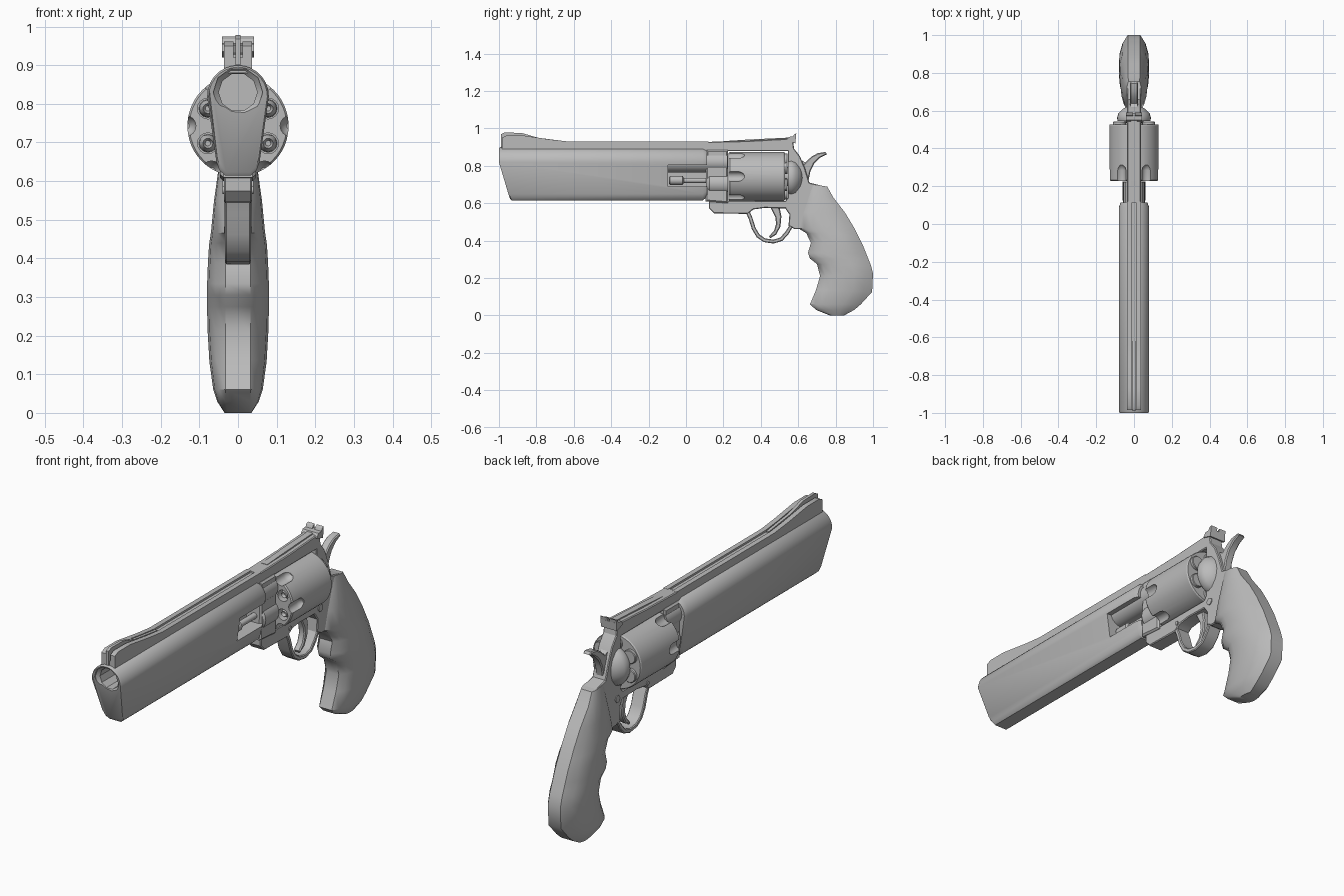
import bpy, bmesh, math

steel = bpy.data.materials.new("plain_grey")
steel.diffuse_color = (0.5, 0.5, 0.5, 1)


def finish(name, bm, angle=32):
    bmesh.ops.remove_doubles(bm, verts=bm.verts, dist=1e-5)
    bmesh.ops.recalc_face_normals(bm, faces=bm.faces)
    me = bpy.data.meshes.new(name)
    bm.to_mesh(me)
    bm.free()
    me.materials.append(steel)
    ob = bpy.data.objects.new(name, me)
    bpy.context.collection.objects.link(ob)
    smooth(ob, angle)
    return ob


def smooth(ob, angle=32):
    bpy.ops.object.select_all(action='DESELECT')
    ob.select_set(True)
    bpy.context.view_layer.objects.active = ob
    bpy.ops.object.shade_smooth_by_angle(angle=math.radians(angle))


def plate(name, pts, hw, x=0.0, bevel=0.0):
    """Side outline (y, z) extruded across x."""
    bm = bmesh.new()
    f = bm.faces.new([bm.verts.new((x - hw, y, z)) for y, z in pts])
    r = bmesh.ops.extrude_face_region(bm, geom=[f])
    new = [v for v in r['geom'] if isinstance(v, bmesh.types.BMVert)]
    bmesh.ops.translate(bm, verts=new, vec=(2 * hw, 0, 0))
    if bevel:
        rim = [e for e in bm.edges if abs(e.verts[0].co.x - e.verts[1].co.x) < 1e-6]
        bmesh.ops.bevel(bm, geom=rim, offset=bevel, segments=1, affect='EDGES')
    return finish(name, bm)


def loft(name, rows, angle=32):
    """Skin closed rings of equal length and cap both ends."""
    bm = bmesh.new()
    rings = [[bm.verts.new(p) for p in row] for row in rows]
    n = len(rings[0])
    for a, b in zip(rings, rings[1:]):
        for i in range(n):
            j = (i + 1) % n
            bm.faces.new((a[i], a[j], b[j], b[i]))
    bm.faces.new(rings[0])
    bm.faces.new(rings[-1])
    return finish(name, bm, angle)


def lathe(name, profile, x=0.0, z=0.0, n=24, sz=1.0):
    """Revolve (y, radius) pairs about a line parallel to y."""
    turn = [2 * math.pi * i / n for i in range(n)]
    return loft(name, [[(x + r * math.cos(t), y, z + sz * r * math.sin(t)) for t in turn]
                       for y, r in profile])


def cut(ob, cutter):
    m = ob.modifiers.new("cut", 'BOOLEAN')
    m.operation, m.solver, m.object = 'DIFFERENCE', 'EXACT', cutter
    bpy.context.view_layer.objects.active = ob
    bpy.ops.object.modifier_apply(modifier=m.name)
    bpy.data.objects.remove(cutter, do_unlink=True)


def ribbon(name, path, thick, hw):
    """Band of constant thickness following a (y, z) path."""
    left, right = [], []
    for i, (y, z) in enumerate(path):
        a, b = path[max(i - 1, 0)], path[min(i + 1, len(path) - 1)]
        dy, dz = b[0] - a[0], b[1] - a[1]
        k = thick / 2 / math.hypot(dy, dz)
        left.append((y - dz * k, z + dy * k))
        right.append((y + dz * k, z - dy * k))
    return plate(name, left + right[::-1], hw, bevel=0.004)


# Barrel with tapering underlug and raked muzzle
section = [(0.08 * math.cos(math.pi * i / 14), 0.82 + 0.08 * math.sin(math.pi * i / 14))
           for i in range(15)]
section += [(-0.056, 0.65), (-0.048, 0.628), (-0.032, 0.614),
            (0.032, 0.614), (0.048, 0.628), (0.056, 0.65)]


def barrel_row(y, s, rake):
    return [(x * s, y + rake * max(0, 0.8 - z) * 0.32, 0.8 + (z - 0.8) * s) for x, z in section]


barrel = loft("barrel", [barrel_row(-1.0, 0.95, 1), barrel_row(-0.992, 1, 1),
                         barrel_row(0.09, 1, 0), barrel_row(0.113, 0.88, 0)])
cut(barrel, lathe("muzzle_cutter", [(-1.1, 0.064), (-0.99, 0.064), (-0.975, 0.05), (-0.6, 0.05)],
                  z=0.83, n=10))
cut(barrel, plate("rod_cutter", [(-0.095, 0.69), (0.2, 0.69), (0.2, 0.805), (-0.095, 0.805)],
                  0.08, x=0.05))
smooth(barrel)
lathe("barrel_shank", [(-0.098, 0.057), (0.222, 0.057)], z=0.822)

# Ejector rod and its knob
lathe("ejector_rod", [(-0.09, 0.019), (-0.085, 0.024), (-0.018, 0.024), (-0.012, 0.014),
                      (0.2, 0.014)], x=0.012, z=0.722, n=16)

# Sighting rib: base, two rails rising into front fins, and front blade
plate("rib_base", [(-0.985, 0.88), (0.12, 0.88), (0.12, 0.92), (-0.985, 0.92)], 0.036)
for s in (-1, 1):
    plate("rib_rail", [(-0.985, 0.9), (0.12, 0.9), (0.12, 0.929), (-0.62, 0.929), (-0.72, 0.94),
                       (-0.87, 0.962), (-0.96, 0.962), (-0.985, 0.95)], 0.012, x=0.024 * s)
plate("front_sight", [(-0.99, 0.9), (-0.62, 0.9), (-0.62, 0.928), (-0.79, 0.95), (-0.88, 0.976),
                      (-0.97, 0.978), (-0.99, 0.968)], 0.007)

# Frame: top strap, front block, crane, lower strap and rear body
plate("top_strap", [(0.11, 0.878), (0.58, 0.878), (0.57, 0.947), (0.34, 0.934), (0.11, 0.928)],
      0.036, bevel=0.004)
plate("strap_insert", [(0.2, 0.92), (0.57, 0.94), (0.57, 0.952), (0.34, 0.941), (0.2, 0.932)], 0.015)
plate("front_block", [(0.105, 0.61), (0.225, 0.6), (0.225, 0.885), (0.11, 0.885)], 0.046, bevel=0.008)
lathe("crane", [(0.115, 0.052), (0.125, 0.06), (0.224, 0.06)], z=0.705)
plate("lower_strap", [(0.122, 0.615), (0.122, 0.575), (0.15, 0.546), (0.33, 0.543), (0.36, 0.567),
                      (0.42, 0.575), (0.54, 0.572), (0.56, 0.612)], 0.036, bevel=0.004)
plate("rear_frame", [(0.545, 0.9), (0.572, 0.9), (0.61, 0.85), (0.635, 0.79), (0.66, 0.71),
                     (0.74, 0.69), (0.77, 0.61), (0.72, 0.46), (0.58, 0.462), (0.548, 0.48),
                     (0.553, 0.54), (0.53, 0.573), (0.53, 0.612), (0.545, 0.63)],
      0.036, bevel=0.004)

# Recoil shield
lathe("recoil_shield", [(0.545, 0.086), (0.562, 0.09), (0.585, 0.083), (0.61, 0.058),
                        (0.625, 0.03)], z=0.737, n=28, sz=1.08)

# Cylinder with six flutes and six chambers
CZ = 0.743
cylinder = lathe("cylinder", [(0.228, 0.126), (0.234, 0.131), (0.522, 0.131), (0.528, 0.127)],
                 z=CZ, n=48)
for k in range(6):
    a = math.radians(60 * k)
    b = a + math.radians(30)
    cut(cylinder, lathe("flute_cutter", [(0.15, 0.027), (0.285, 0.027), (0.3, 0.022), (0.312, 0.01)],
                        0.136 * math.cos(a), CZ + 0.136 * math.sin(a), 16))
    cx, cz = 0.09 * math.cos(b), CZ + 0.09 * math.sin(b)
    cut(cylinder, lathe("chamber_cutter", [(0.2, 0.027), (0.27, 0.027)], cx, cz, 16))
    lathe("bullet", [(0.275, 0.024), (0.255, 0.022), (0.236, 0.013), (0.25, 0.007)], cx, cz, 12)
    lathe("case_rim", [(0.525, 0.033), (0.54, 0.033), (0.543, 0.03)], cx, cz, 16)
smooth(cylinder)
lathe("ratchet", [(0.525, 0.05), (0.55, 0.05)], z=CZ, n=12)

# Rear sight: base and two posts either side of the notch
plate("rear_sight", [(0.535, 0.935), (0.585, 0.92), (0.588, 0.958), (0.55, 0.955)], 0.042)
for s in (-1, 1):
    plate("rear_sight_post", [(0.568, 0.95), (0.586, 0.95), (0.59, 0.974), (0.578, 0.968)],
          0.018, x=0.024 * s)

# Hammer and spur
plate("hammer", [(0.59, 0.83), (0.61, 0.835), (0.642, 0.816), (0.652, 0.77), (0.65, 0.7),
                 (0.59, 0.7)], 0.018)
plate("hammer_spur", [(0.622, 0.8), (0.645, 0.825), (0.672, 0.85), (0.705, 0.868), (0.745, 0.874),
                      (0.754, 0.862), (0.715, 0.842), (0.685, 0.812), (0.665, 0.77), (0.655, 0.72),
                      (0.63, 0.72)], 0.02, bevel=0.005)

# Trigger guard and trigger
ribbon("trigger_guard", [(0.325, 0.565), (0.345, 0.52), (0.362, 0.465), (0.386, 0.425),
                         (0.42, 0.402), (0.468, 0.395), (0.51, 0.408), (0.54, 0.442),
                         (0.562, 0.478), (0.6, 0.48)], 0.021, 0.034)
plate("trigger", [(0.45, 0.58), (0.5, 0.58), (0.51, 0.53), (0.505, 0.475), (0.482, 0.432),
                  (0.45, 0.413), (0.444, 0.424), (0.47, 0.452), (0.482, 0.49), (0.477, 0.527)],
      0.017, bevel=0.005)

# Side screws and pins
for y, z, r in ((0.572, 0.588, 0.017), (0.343, 0.577, 0.01)):
    for s in (-1, 1):
        plate("screw", [(y + r * math.cos(i * math.pi / 6), z + r * math.sin(i * math.pi / 6))
                        for i in range(12)], 0.004, x=0.036 * s)

# Grip: rows of (front y, front z, back y, back z, half width)
rows = [(0.668, 0.702, 0.755, 0.689, 0.038), (0.655, 0.64, 0.788, 0.63, 0.05),
        (0.625, 0.55, 0.85, 0.55, 0.062), (0.602, 0.465, 0.898, 0.47, 0.07),
        (0.643, 0.44, 0.918, 0.43, 0.075), (0.668, 0.388, 0.943, 0.382, 0.078),
        (0.652, 0.335, 0.964, 0.33, 0.08), (0.662, 0.305, 0.976, 0.3, 0.08),
        (0.7, 0.275, 0.988, 0.27, 0.08), (0.717, 0.211, 1.0, 0.225, 0.079),
        (0.695, 0.136, 0.995, 0.126, 0.074), (0.663, 0.06, 0.935, 0.06, 0.064),
        (0.695, 0.03, 0.9, 0.03, 0.054), (0.77, 0.0, 0.845, 0.0, 0.035)]
shape = [(0, 0.0), (0.1, 0.55), (0.25, 0.88), (0.45, 1.0), (0.65, 0.95), (0.85, 0.6), (1, 0.0)]


def grip_row(fy, fz, by, bz, w):
    edge = min(0.033, 0.75 * w)
    side = [(edge + (w - edge) * k, fy + (by - fy) * t, fz + (bz - fz) * t) for t, k in shape]
    return side + [(-x, y, z) for x, y, z in reversed(side)]


loft("grip", [grip_row(*r) for r in rows], 40)
